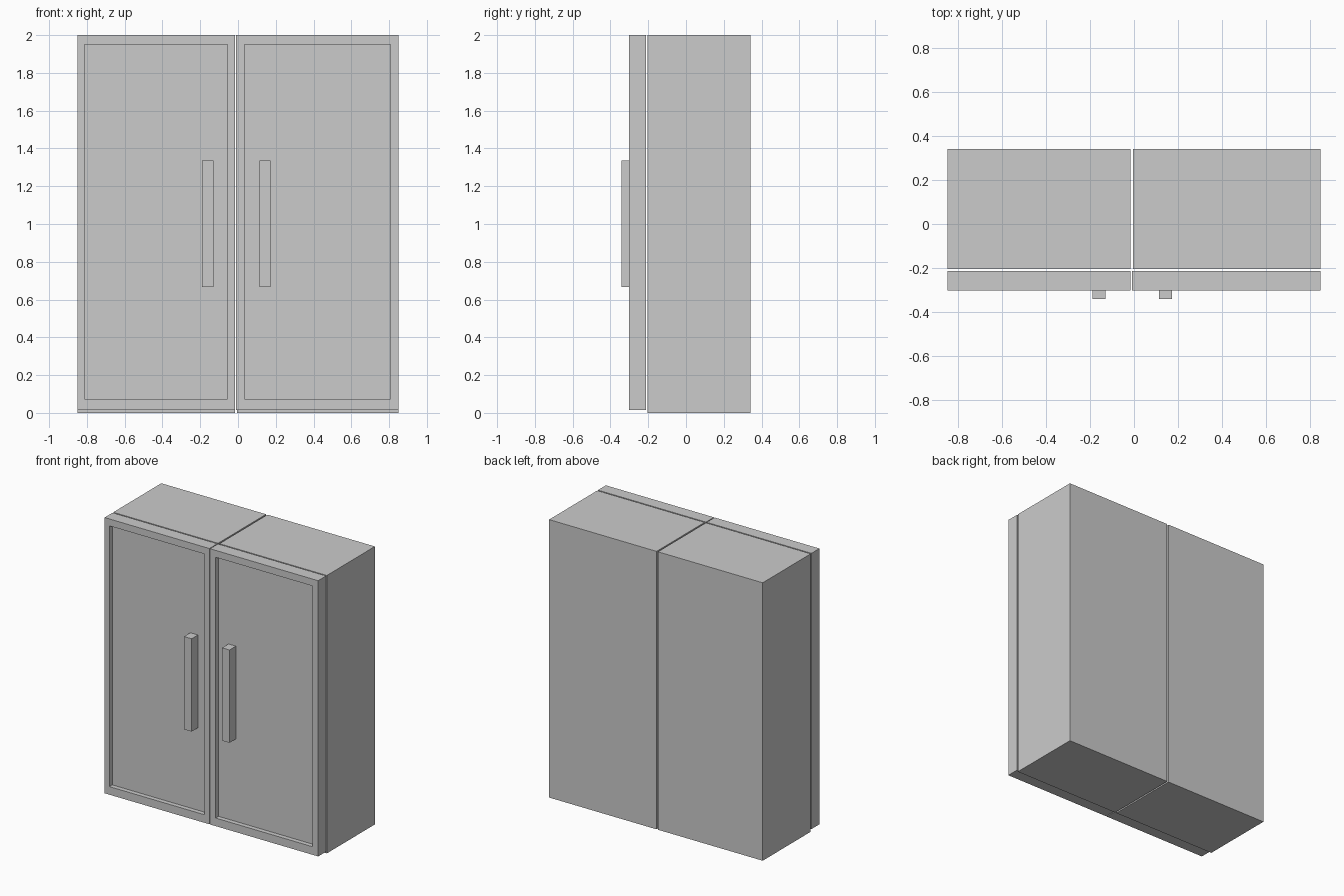
import bpy, bmesh
from mathutils import Vector

if "Cube" in bpy.data.objects:
    bpy.data.objects.remove(bpy.data.objects["Cube"])


def box(name, x, y, z, panel=None, floor_y=0.0):
    """Box from (min, max) ranges; panel = recessed rectangle on the front face."""
    bm = bmesh.new()
    bmesh.ops.create_cube(bm, size=1)
    for v in bm.verts:
        v.co = Vector([r[0] if c < 0 else r[1] for c, r in zip(v.co, (x, y, z))])
    if panel:
        bm.normal_update()
        front = min(bm.faces, key=lambda f: f.normal.y)
        # Inset rim, fitted to the panel rectangle
        bmesh.ops.inset_individual(bm, faces=[front], thickness=0.03)
        mid_x, mid_z = sum(x) / 2, sum(z) / 2
        for v in front.verts:
            v.co.x = panel[0][0] if v.co.x < mid_x else panel[0][1]
            v.co.z = panel[1][0] if v.co.z < mid_z else panel[1][1]
        # Push the panel back, leaving straight recess walls
        bmesh.ops.inset_individual(bm, faces=[front], thickness=0.0)
        for v in front.verts:
            v.co.y = floor_y
    mesh = bpy.data.meshes.new(name)
    bm.to_mesh(mesh)
    bm.free()
    obj = bpy.data.objects.new(name, mesh)
    bpy.context.collection.objects.link(obj)
    return obj


PANEL_Y = -0.27
# side, cabinet x, door x, recessed panel x, handle x
sides = [
    ("left", (-0.85, -0.016), (-0.85, -0.016), (-0.812, -0.056), (-0.19, -0.13)),
    ("right", (-0.005, 0.85), (-0.01, 0.85), (0.034, 0.807), (0.113, 0.172)),
]

for side, cabinet_x, door_x, panel_x, handle_x in sides:
    # Cabinet body
    box(side + "_cabinet", cabinet_x, (-0.204, 0.342), (0.0, 2.0))
    # Door with recessed front panel
    box(side + "_door", door_x, (-0.303, -0.213), (0.016, 2.0),
        panel=(panel_x, (0.074, 1.95)), floor_y=PANEL_Y)
    # Vertical bar handle standing on the panel
    box(side + "_handle", handle_x, (-0.342, PANEL_Y), (0.667, 1.335))
